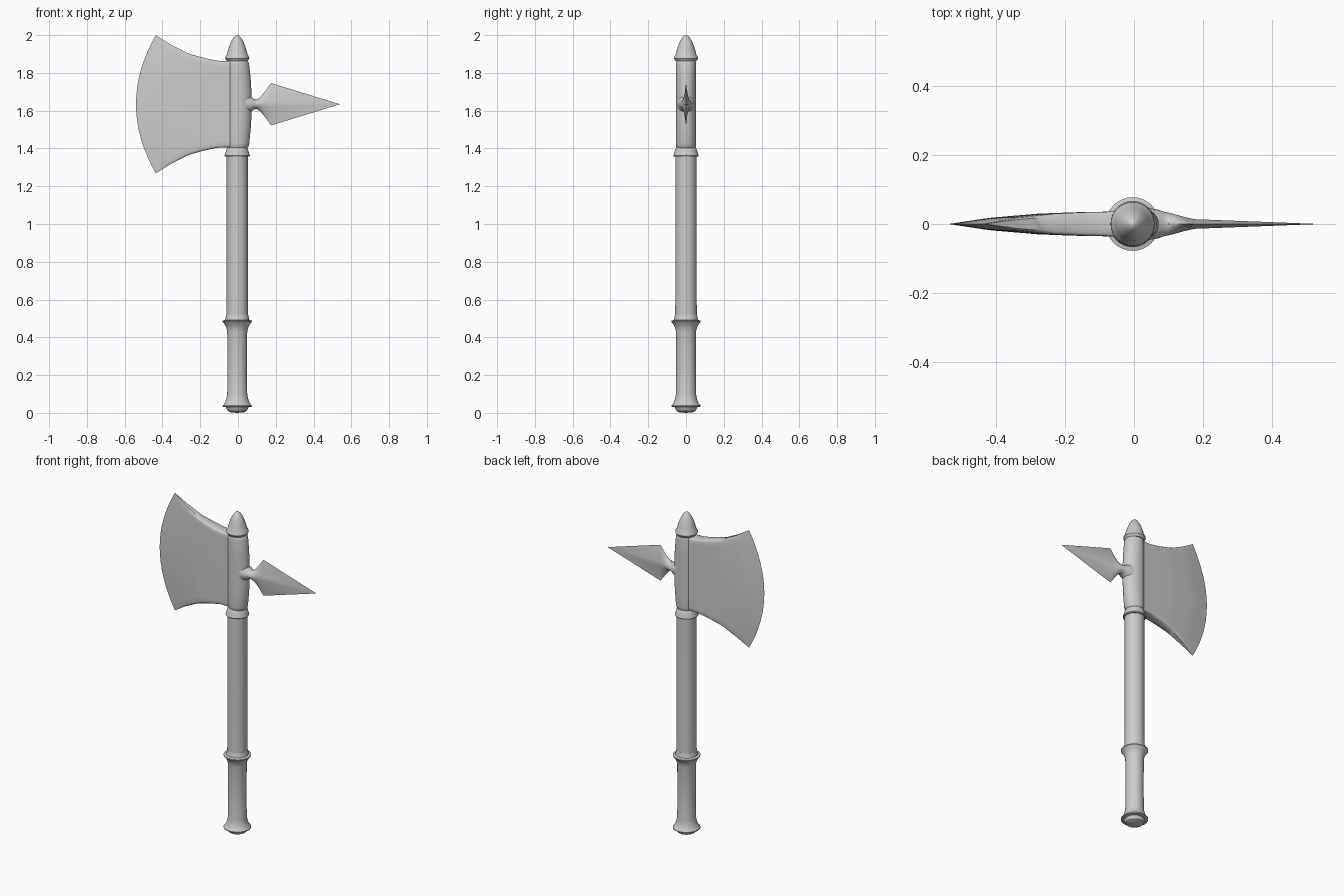
import bpy, bmesh, math

if "Cube" in bpy.data.objects:
    bpy.data.objects.remove(bpy.data.objects["Cube"])

CX = -0.004      # shaft axis
ZM = 1.634       # mid height of the axe head

steel = bpy.data.materials.new("plain_grey")
steel.diffuse_color = (0.6, 0.6, 0.6, 1)
steel.use_nodes = True
steel.node_tree.nodes["Principled BSDF"].inputs["Base Color"].default_value = steel.diffuse_color


def interp(table, t):
    """Linear lookup in a list of (t, value)."""
    for (a, va), (b, vb) in zip(table, table[1:]):
        if t <= b:
            return va + (vb - va) * (t - a) / (b - a)
    return table[-1][1]


def loft(name, rings, cap=False, angle=35):
    """Skin closed rings of points into one smooth-shaded object."""
    bm = bmesh.new()
    vs = [[bm.verts.new(p) for p in r] for r in rings]
    n = len(rings[0])
    for a, b in zip(vs, vs[1:]):
        for i in range(n):
            j = (i + 1) % n
            bm.faces.new((a[i], a[j], b[j], b[i]))
    if cap:
        bm.faces.new(vs[0])
    bmesh.ops.remove_doubles(bm, verts=bm.verts, dist=0.00005)
    bmesh.ops.recalc_face_normals(bm, faces=bm.faces)
    me = bpy.data.meshes.new(name)
    bm.to_mesh(me)
    bm.free()
    me.materials.append(steel)
    ob = bpy.data.objects.new(name, me)
    bpy.context.collection.objects.link(ob)
    bpy.ops.object.select_all(action='DESELECT')
    ob.select_set(True)
    bpy.context.view_layer.objects.active = ob
    bpy.ops.object.shade_smooth_by_angle(angle=math.radians(angle))
    return ob


def lathe(name, profile, stretch=lambda z: 1.0, n=32):
    """Revolve (radius, z); stretch scales the +x half."""
    rings = []
    for r, z in profile:
        ring = []
        for i in range(n):
            a = 2 * math.pi * i / n
            c = math.cos(a)
            k = stretch(z) if c > 0 else 1.0
            ring.append((CX + r * c * k, r * math.sin(a), z))
        rings.append(ring)
    return loft(name, rings)


# grip with flared pommel and flared guard ring
lathe("grip", [(0, 0), (0.035, 0.003), (0.05, 0.01), (0.06, 0.03), (0.078, 0.033),
               (0.078, 0.038), (0.066, 0.052), (0.058, 0.075), (0.053, 0.10),
               (0.052, 0.25), (0.053, 0.43), (0.058, 0.452), (0.066, 0.468),
               (0.078, 0.483), (0.078, 0.488), (0.064, 0.492), (0.058, 0.52), (0, 0.52)])

# long shaft
lathe("shaft", [(0, 0.48), (0.058, 0.48), (0.056, 0.65), (0.056, 1.37), (0, 1.37)])

# collar under the head
lathe("collar", [(0, 1.357), (0.064, 1.357), (0.067, 1.362), (0.062, 1.378),
                 (0.056, 1.397), (0.050, 1.408), (0, 1.408)])

# socket, swelling towards the spike
lathe("socket", [(0, 1.4), (0.047, 1.4), (0.052, 1.408), (0.054, 1.425), (0.054, 1.5),
                 (0.054, 1.57), (0.054, 1.634), (0.054, 1.70), (0.054, 1.77),
                 (0.054, 1.845), (0.052, 1.86), (0.047, 1.867), (0, 1.867)],
      stretch=lambda z: 1.42 - 0.3 * ((z - ZM) / 0.23) ** 2)

# pointed finial
lathe("finial", [(0, 1.86), (0.055, 1.862), (0.064, 1.876), (0.063, 1.884),
                 (0.056, 1.894), (0.050, 1.918), (0.041, 1.945), (0.030, 1.97),
                 (0.018, 1.989), (0.008, 1.998), (0, 2.0)])

# blade: flared outline, thickness falling to a sharp curved edge
half_height = [(0, 0.227), (0.19, 0.229), (0.31, 0.238), (0.43, 0.25),
               (0.58, 0.268), (0.8, 0.314), (1, 0.366)]
half_thick = [(0, 0.037), (0.3, 0.034), (0.5, 0.030), (0.77, 0.018), (1, 0)]
vs = [-1, -0.985, -0.96] + [i / 8 for i in range(-7, 8)] + [0.96, 0.985, 1]
rings = []
for s in range(21):
    u = s / 20
    h, t = interp(half_height, u), interp(half_thick, u)
    front, back = [], []
    for v in vs:
        x = -0.02 + u * (-0.52 + 0.105 * v * v)
        k = {1: 0.72, 0.985: 0.92}.get(abs(v), 1.0)
        front.append((x, -t * k, ZM + v * h))
        back.append((x, t * k, ZM + v * h))
    rings.append(front + back[::-1])
loft("blade", rings, cap=True, angle=40)

# back spike: round neck turning into a flat diamond point
# (x, half thickness, half height, section exponent)
sections = [(0.04, 0.047, 0.055, 2), (0.07, 0.042, 0.040, 2), (0.085, 0.036, 0.027, 2),
            (0.10, 0.033, 0.025, 1.8), (0.12, 0.028, 0.040, 1.5), (0.145, 0.021, 0.071, 1.2),
            (0.175, 0.014, 0.112, 1), (0.54, 0, 0, 1)]
rings = []
for x, hy, hz, p in sections:
    ring = []
    for i in range(16):
        a = 2 * math.pi * i / 16
        c, s = round(math.cos(a), 6), round(math.sin(a), 6)
        ring.append((x, math.copysign(abs(c) ** (2 / p), c) * hy,
                     ZM + math.copysign(abs(s) ** (2 / p), s) * hz))
    rings.append(ring)
loft("spike", rings, cap=True)
